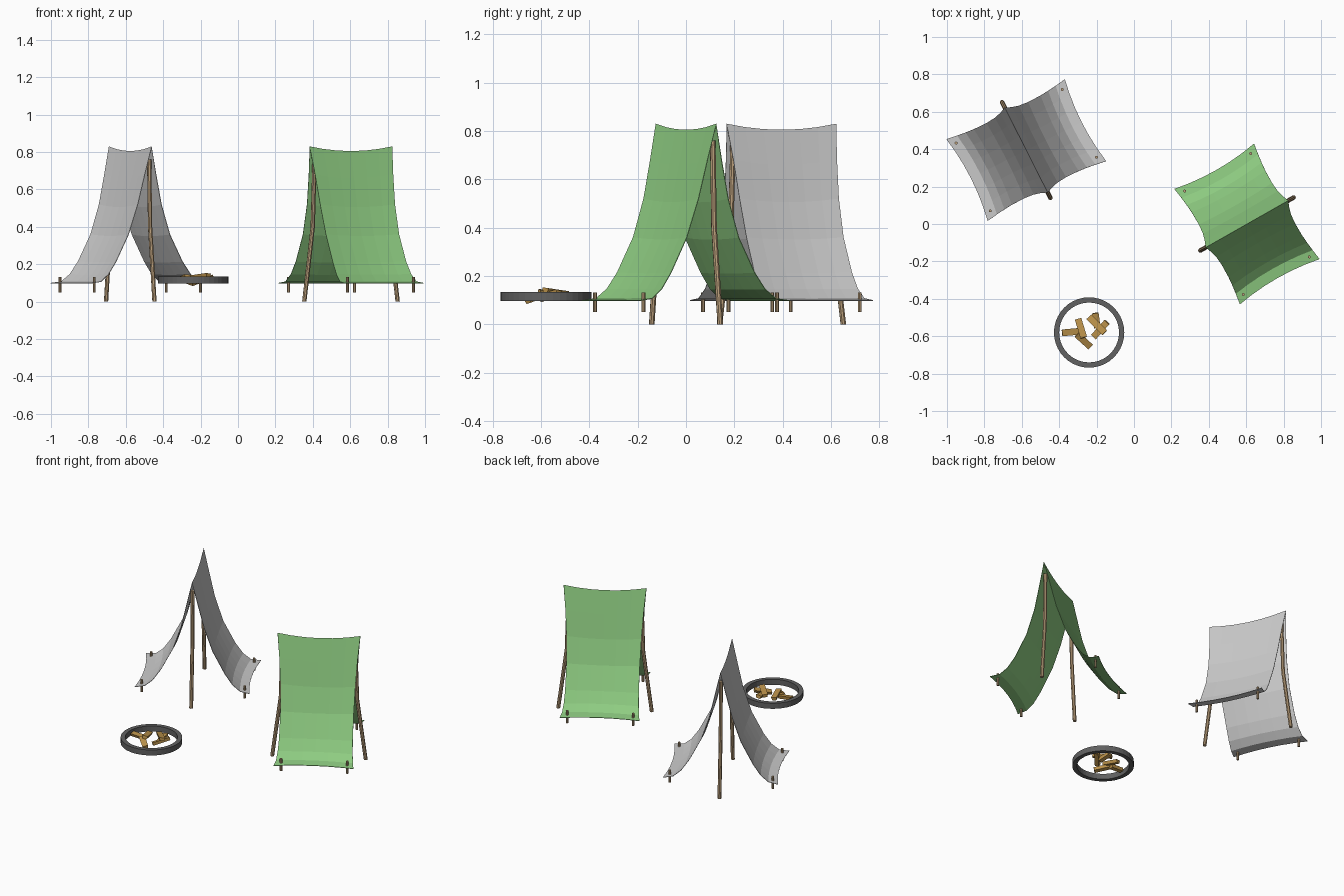
import bpy, bmesh
from math import radians
from mathutils import Matrix, Vector, Euler

if "Cube" in bpy.data.objects:
    bpy.data.objects.remove(bpy.data.objects["Cube"])


def material(name, rgb):
    m = bpy.data.materials.new(name)
    m.diffuse_color = (*rgb, 1)
    m.use_nodes = True
    m.node_tree.nodes["Principled BSDF"].inputs["Base Color"].default_value = m.diffuse_color
    return m


GREEN = material("green_canvas", (0.27, 0.6, 0.22))
GREY = material("grey_canvas", (0.6, 0.6, 0.6))
WOOD = material("pole_wood", (0.5, 0.35, 0.2))
LOG = material("log_wood", (0.5, 0.29, 0.07))
STONE = material("dark_ring", (0.12, 0.12, 0.12))


def finish(name, bm, mat, matrix=Matrix()):
    me = bpy.data.meshes.new(name)
    bm.to_mesh(me)
    bm.free()
    me.materials.append(mat)
    ob = bpy.data.objects.new(name, me)
    bpy.context.collection.objects.link(ob)
    ob.matrix_world = matrix
    return ob


def tube(bm, points, radius, sides=8):
    """Capped tube with horizontal rings along nearly vertical points."""
    rings = []
    for p in points:
        c = bmesh.ops.create_circle(bm, segments=sides, radius=radius,
                                    matrix=Matrix.Translation(Vector(p)))
        rings.append(c["verts"])
    for a, b in zip(rings, rings[1:]):
        for i in range(sides):
            j = (i + 1) % sides
            bm.faces.new((a[i], a[j], b[j], b[i]))
    bm.faces.new(rings[0])
    bm.faces.new(rings[-1])
    bmesh.ops.recalc_face_normals(bm, faces=bm.faces)


# Canvas half profile: distance from ridge, height, half length along the ridge
PROFILE = [(0, 0.83, 0.254), (0.035, 0.68, 0.24), (0.072, 0.52, 0.23),
           (0.125, 0.36, 0.225), (0.2, 0.215, 0.226), (0.247, 0.147, 0.23),
           (0.295, 0.108, 0.236), (0.355, 0.1, 0.245)]


def tent(name, x, y, angle, mat):
    place = Matrix.Translation((x, y, 0)) @ Matrix.Rotation(radians(angle), 4, 'Z')

    # Sagging canvas, both slopes in one sheet
    full = [(-a, z, e) for a, z, e in PROFILE[:0:-1]] + PROFILE
    cols = 6
    bm = bmesh.new()
    rows = []
    for a, z, e in full:
        row = []
        for i in range(cols + 1):
            v = 2 * i / cols - 1
            sag = 1 - v * v
            pull = 1 - 0.065 * sag
            drop = 0.025 * sag * (z - 0.1) / 0.73
            row.append(bm.verts.new((e * v, a * pull, z - drop)))
        rows.append(row)
    for r, s in zip(rows, rows[1:]):
        for i in range(cols):
            bm.faces.new((r[i], r[i + 1], s[i + 1], s[i]))
    canvas = finish(name + "_canvas", bm, mat, place)
    solid = canvas.modifiers.new("thickness", 'SOLIDIFY')
    solid.thickness = 0.003
    solid.offset = -1

    # Bent end poles
    for end, s in (("front", -1), ("back", 1)):
        bm = bmesh.new()
        tube(bm, [(s * 0.287, 0, 0), (s * 0.235, 0, 0.4), (s * 0.224, 0, 0.76)], 0.012)
        finish(f"{name}_{end}_pole", bm, WOOD, place)

    # Corner pegs
    for s in (-1, 1):
        for t in (-1, 1):
            bm = bmesh.new()
            px, py = s * 0.203, t * 0.318
            tube(bm, [(px, py, 0.05), (px, py, 0.132)], 0.008)
            finish(name + "_peg", bm, WOOD, place)


tent("grey_tent", -0.576, 0.395, 116.8, GREY)
tent("green_tent", 0.604, 0.0, 29.6, GREEN)

# Fire ring
bm = bmesh.new()
n = 40
loops = []
for r, z in ((0.188, 0.097), (0.188, 0.134), (0.16, 0.134), (0.16, 0.097)):
    loops.append(bmesh.ops.create_circle(
        bm, segments=n, radius=r, matrix=Matrix.Translation((0, 0, z)))["verts"])
for k in range(4):
    a, b = loops[k], loops[(k + 1) % 4]
    for i in range(n):
        j = (i + 1) % n
        bm.faces.new((a[i], a[j], b[j], b[i]))
bmesh.ops.recalc_face_normals(bm, faces=bm.faces)
finish("fire_ring", bm, STONE, Matrix.Translation((-0.24, -0.58, 0)))

# Firewood: x, y, z, turn, tilt, length
LOGS = [(-0.34, -0.577, 0.115, 5, 6, 0.09), (-0.285, -0.558, 0.127, 107, 8, 0.105),
        (-0.268, -0.622, 0.108, -42, 14, 0.1), (-0.2, -0.54, 0.135, -45, -6, 0.12),
        (-0.2, -0.515, 0.115, 98, -10, 0.08), (-0.178, -0.565, 0.118, 48, -14, 0.11)]
for x, y, z, turn, tilt, length in LOGS:
    bm = bmesh.new()
    bmesh.ops.create_cube(bm, size=1)
    for v in bm.verts:
        taper = 0.7 if v.co.z < 0 else 1
        v.co = (v.co.x * length, v.co.y * 0.036 * taper, v.co.z * 0.02)
    rot = Euler((radians(tilt), radians(tilt), radians(turn))).to_matrix().to_4x4()
    finish("firewood_log", bm, LOG, Matrix.Translation((x, y, z)) @ rot)
